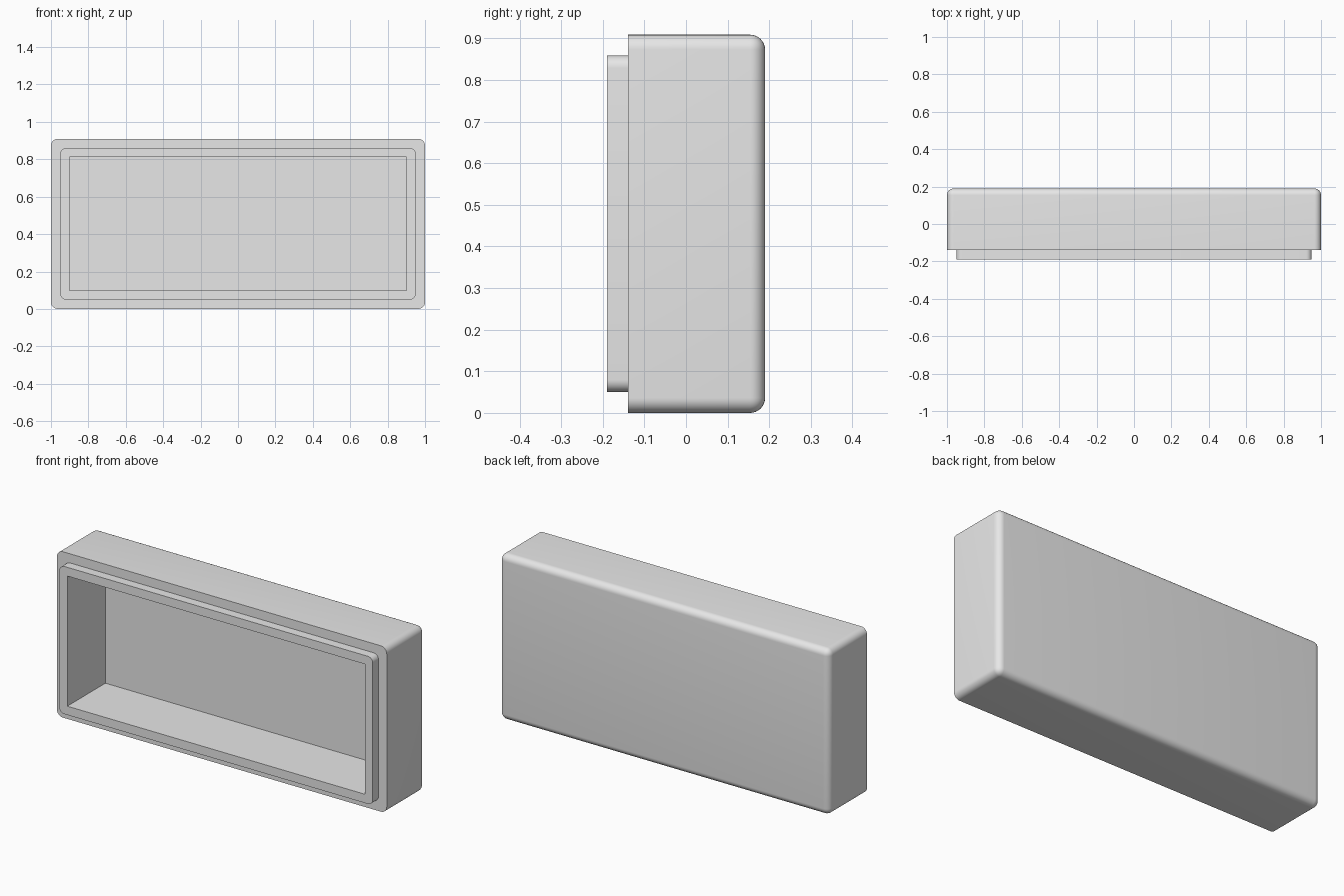
import bpy, bmesh, math
from mathutils import Vector

cube = bpy.data.objects.get("Cube")
if cube:
    bpy.data.objects.remove(cube, do_unlink=True)

grey = bpy.data.materials.new("plain grey")
grey.use_nodes = True
grey.diffuse_color = (0.8, 0.8, 0.8, 1)
grey.node_tree.nodes["Principled BSDF"].inputs["Base Color"].default_value = (0.8, 0.8, 0.8, 1)

WIDTH, HEIGHT = 2.0, 0.909


def block(name, inset, y_front, y_back, radius=0, round_back=False):
    """Box inset from the outer walls, with rounded side corners and optionally a rounded back."""
    bm = bmesh.new()
    bmesh.ops.create_cube(bm, size=1)
    size = Vector((WIDTH - 2 * inset, y_back - y_front, HEIGHT - 2 * inset))
    centre = Vector((0, (y_front + y_back) / 2, HEIGHT / 2))
    for v in bm.verts:
        v.co = v.co * size + centre
    if radius:
        edges = []
        for e in bm.edges:
            a, b = (v.co.y for v in e.verts)
            if abs(a - b) > 0.01 or (round_back and a > centre.y):
                edges.append(e)
        bmesh.ops.bevel(bm, geom=edges, offset=radius, segments=8,
                        profile=0.5, affect='EDGES', clamp_overlap=True)
    mesh = bpy.data.meshes.new(name)
    bm.to_mesh(mesh)
    bm.free()
    mesh.materials.append(grey)
    obj = bpy.data.objects.new(name, mesh)
    bpy.context.collection.objects.link(obj)
    return obj


def combine(target, tool, operation):
    """Apply a boolean and discard the helper."""
    mod = target.modifiers.new(operation.lower(), 'BOOLEAN')
    mod.object, mod.operation, mod.solver = tool, operation, 'EXACT'
    bpy.ops.object.select_all(action='DESELECT')
    bpy.context.view_layer.objects.active = target
    target.select_set(True)
    bpy.ops.object.modifier_apply(modifier=mod.name)
    bpy.data.objects.remove(tool, do_unlink=True)


# Outer tray, raised lip around the opening, and the square cavity
tray = block("box_half", 0, -0.14, 0.19, 0.036, round_back=True)
lip = block("front_lip", 0.05, -0.19, 0.0, 0.03)
cavity = block("cavity_cutter", 0.098, -0.3, 0.14)
cavity.hide_render = True

combine(tray, lip, 'UNION')
combine(tray, cavity, 'DIFFERENCE')
bpy.ops.object.shade_smooth_by_angle(angle=math.radians(30))
